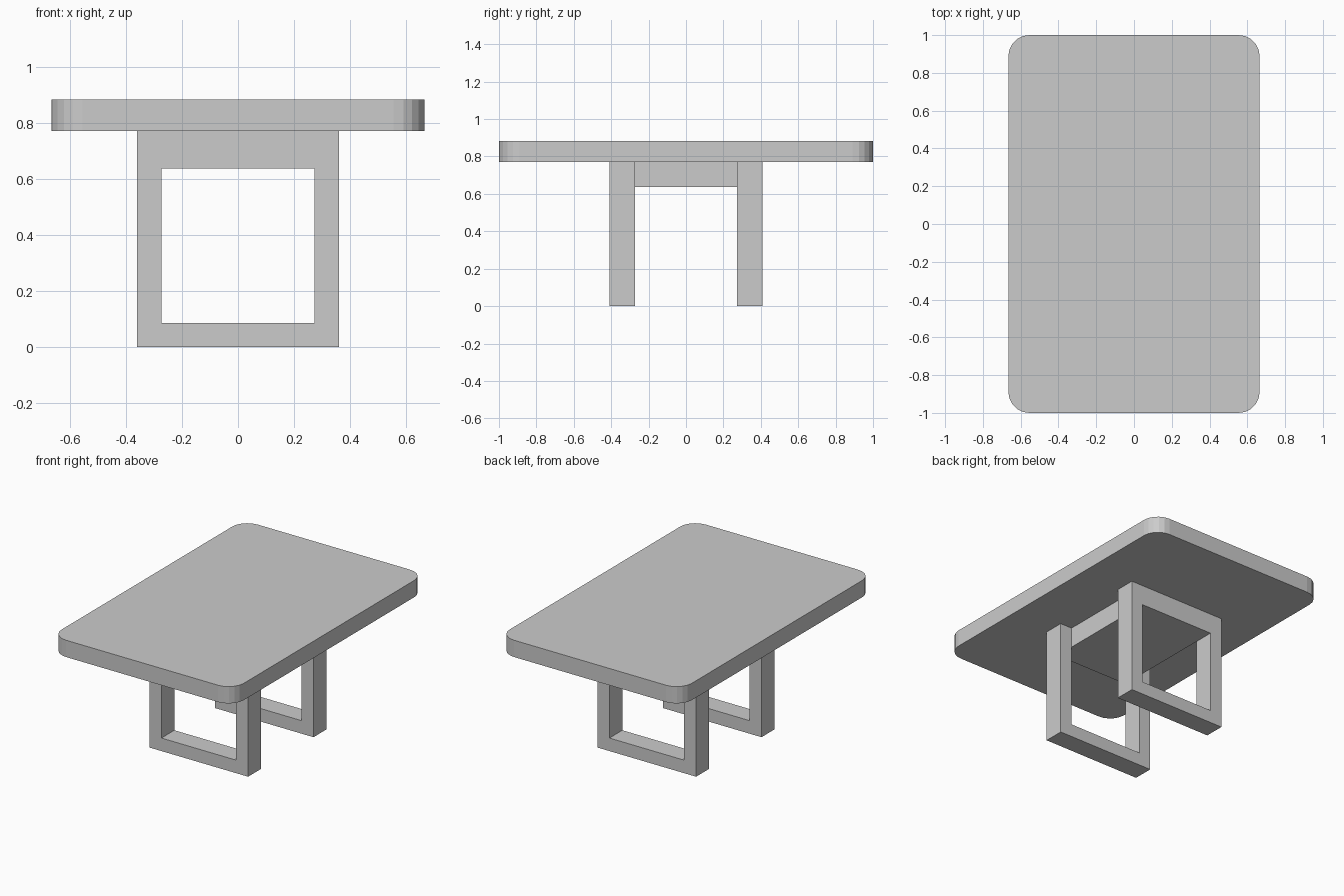
import bpy, bmesh
from math import cos, sin, pi
from mathutils import Vector

if "Cube" in bpy.data.objects:
    bpy.data.objects.remove(bpy.data.objects["Cube"])


def make_object(name, bm):
    bmesh.ops.recalc_face_normals(bm, faces=bm.faces)
    mesh = bpy.data.meshes.new(name)
    bm.to_mesh(mesh)
    bm.free()
    obj = bpy.data.objects.new(name, mesh)
    bpy.context.collection.objects.link(obj)
    return obj


def extrude_faces(bm, offset):
    """Turn the flat faces in bm into a closed solid."""
    result = bmesh.ops.extrude_face_region(bm, geom=bm.faces[:], use_keep_orig=True)
    verts = [g for g in result["geom"] if isinstance(g, bmesh.types.BMVert)]
    bmesh.ops.translate(bm, verts=verts, vec=Vector(offset))


Z_TOP, Z_UNDER, Z_BEAM, Z_FOOT = 0.882, 0.771, 0.636, 0.086
X_OUT, X_IN = 0.36, 0.273
Y_OUT, Y_IN = 0.409, 0.274

# Tabletop: rounded rectangle slab
half_x, half_y, radius, segments = 0.665, 1.0, 0.11, 5
bm = bmesh.new()
outline = []
for corner, (sx, sy) in enumerate([(1, 1), (-1, 1), (-1, -1), (1, -1)]):
    for i in range(segments + 1):
        a = (corner + i / segments) * pi / 2
        outline.append(bm.verts.new((sx * (half_x - radius) + radius * cos(a),
                                     sy * (half_y - radius) + radius * sin(a), Z_UNDER)))
bm.faces.new(outline)
extrude_faces(bm, (0, 0, Z_TOP - Z_UNDER))
make_object("tabletop", bm)


# Leg frames: rectangular rings standing across the table
def leg_frame(name, y):
    bm = bmesh.new()
    rings = []
    for x, low, high in [(X_OUT, 0, Z_UNDER), (X_IN, Z_FOOT, Z_BEAM)]:
        rings.append([bm.verts.new((px, y, pz)) for px, pz in
                      [(-x, low), (x, low), (x, high), (-x, high)]])
    outer, inner = rings
    for i in range(4):
        j = (i + 1) % 4
        bm.faces.new((outer[i], outer[j], inner[j], inner[i]))
    extrude_faces(bm, (0, Y_OUT - Y_IN, 0))
    make_object(name, bm)


leg_frame("front_leg_frame", -Y_OUT)
leg_frame("back_leg_frame", Y_IN)

# Centre block joining the two frames under the top
bm = bmesh.new()
bmesh.ops.create_cube(bm, size=1)
bmesh.ops.scale(bm, verts=bm.verts, vec=(2 * X_IN, 2 * Y_IN, Z_UNDER - Z_BEAM))
bmesh.ops.translate(bm, verts=bm.verts, vec=(0, 0, (Z_UNDER + Z_BEAM) / 2))
make_object("centre_block", bm)
